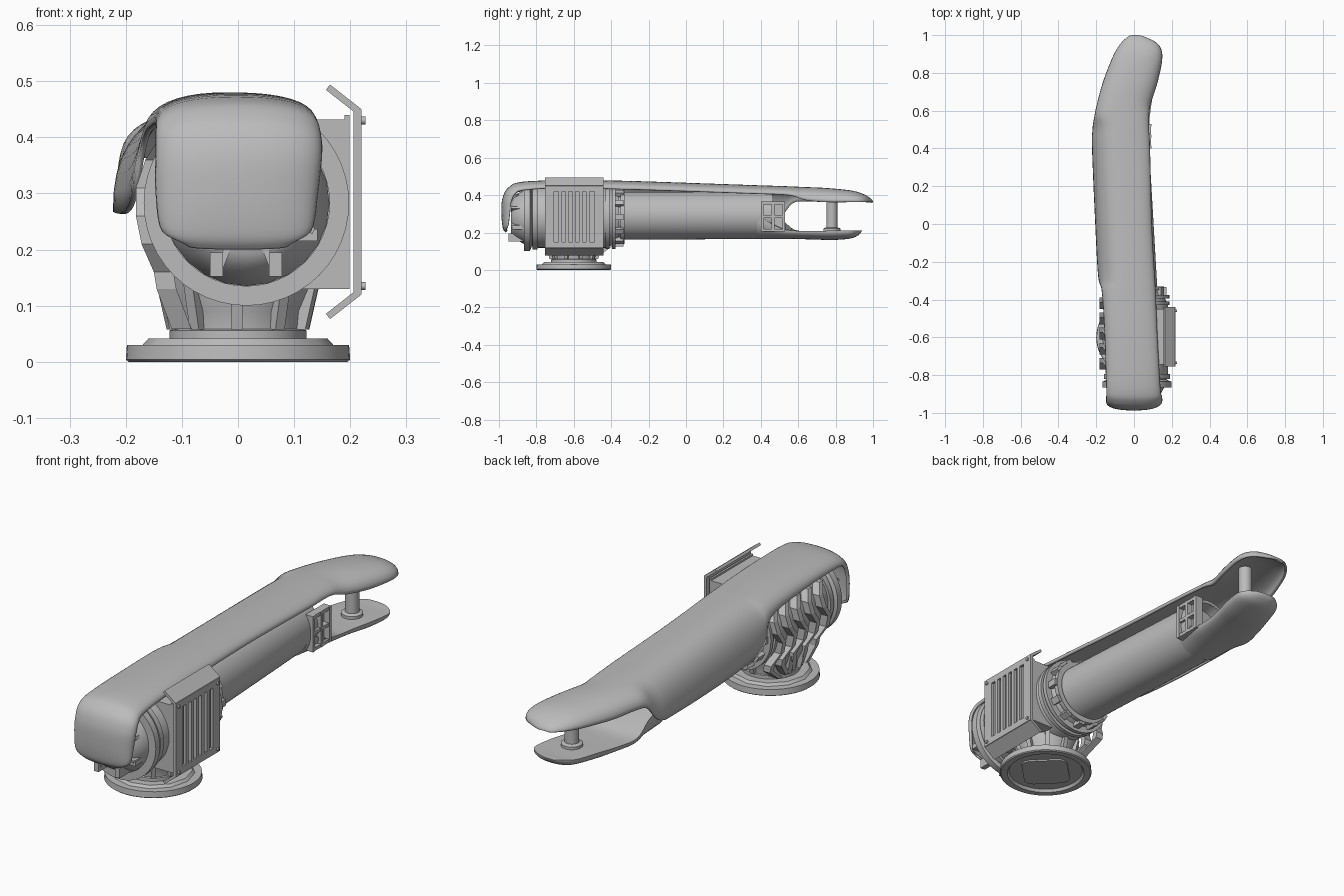
import bpy, bmesh, math
from mathutils import Vector, Matrix

if "Cube" in bpy.data.objects:
    bpy.data.objects.remove(bpy.data.objects["Cube"])

grey = bpy.data.materials.new("warm_grey")
grey.diffuse_color = (0.5, 0.5, 0.5, 1)
grey.use_nodes = True
grey.node_tree.nodes["Principled BSDF"].inputs["Base Color"].default_value = grey.diffuse_color
CX, CZ = 0.015, 0.283          # drum axis
BASE_Y = -0.6                  # pedestal axis


def finish(name, bm, smooth=True, solid=0, angle=35):
    bmesh.ops.recalc_face_normals(bm, faces=bm.faces)
    me = bpy.data.meshes.new(name)
    bm.to_mesh(me)
    bm.free()
    ob = bpy.data.objects.new(name, me)
    bpy.context.collection.objects.link(ob)
    me.materials.append(grey)
    if solid:
        m = ob.modifiers.new("thickness", 'SOLIDIFY')
        m.thickness, m.offset = solid, -1
    if smooth:
        bpy.ops.object.select_all(action='DESELECT')
        ob.select_set(True)
        bpy.context.view_layer.objects.active = ob
        bpy.ops.object.shade_smooth_by_angle(angle=math.radians(angle))
    return ob


def lathe(name, profile, origin, axis, n=48):
    """Closed ring or solid turned from (radius, distance along axis) points."""
    rot = Vector((0, 0, 1)).rotation_difference(Vector(axis)).to_matrix()
    bm = bmesh.new()
    rings = []
    for r, t in profile:
        rings.append([bm.verts.new(Vector(origin) + rot @ Vector((
            r * math.cos(2 * math.pi * i / n), r * math.sin(2 * math.pi * i / n), t)))
            for i in range(n)])
    for a, b in zip(rings, rings[1:] + rings[:1]):
        for i in range(n):
            j = (i + 1) % n
            bm.faces.new((a[i], a[j], b[j], b[i]))
    bmesh.ops.remove_doubles(bm, verts=bm.verts, dist=1e-5)
    return finish(name, bm)


def add_box(bm, lo, hi, rot=None):
    lo, hi = Vector(lo), Vector(hi)
    m = Matrix.Translation((lo + hi) / 2) @ (rot or Matrix()) @ Matrix.Diagonal((*(hi - lo), 1))
    bmesh.ops.create_cube(bm, size=1, matrix=m)


def spline(rows, k=5):
    out = []
    for i in range(len(rows) - 1):
        p = [rows[max(0, min(len(rows) - 1, i + d))] for d in (-1, 0, 1, 2)]
        for s in range(k):
            t = s / k
            out.append([0.5 * (2 * b + (c - a) * t + (2 * a - 5 * b + 4 * c - d) * t * t
                               + (3 * b - a - 3 * c + d) * t ** 3) for a, b, c, d in zip(*p)])
    return out + [list(rows[-1])]


def loft(name, rows, up=False, closed=False, solid=0):
    """Rows: y, z, left x, right x, left drop, right drop along a spine."""
    rows = spline(rows)
    bm = bmesh.new()
    secs = []
    for i, (y, z, xl, xr, dl, dr) in enumerate(rows):
        a, b = rows[max(i - 1, 0)], rows[min(i + 1, len(rows) - 1)]
        t = Vector((b[0] - a[0], b[1] - a[1])).normalized()
        nrm = Vector((t.y, -t.x)) if y < 0.5 else Vector((0, -1))
        if up:
            nrm = Vector((0, 1))
        mid, sec = (xl + xr) / 2, []
        for k in range(-10, 11):
            th = abs(k) / 10 * math.pi / 2
            s, c = math.sin(th) ** 0.85, max(math.cos(th), 0) ** 0.85
            x = mid + (xr - xl) / 2 * s * (1 if k > 0 else -1)
            d = (dl if k < 0 else dr) * (1 - c)
            sec.append(bm.verts.new((x, y + nrm.x * d, z + nrm.y * d)))
        secs.append(sec)
    for a, b in zip(secs, secs[1:]):
        m = len(a)
        for k in range(m if closed else m - 1):
            j = (k + 1) % m
            bm.faces.new((a[k], a[j], b[j], b[k]))
    if closed:
        bm.faces.new(secs[0])
        bm.faces.new(secs[-1])
    return finish(name, bm, solid=solid, angle=45)


# Long top cover: front cap, spine, left flap and rounded rear tip
loft("top_cover", [
    (-.965, .200, -.09, .09, .01, .01), (-.98, .225, -.135, .13, .03, .03),
    (-.987, .30, -.147, .143, .045, .045), (-.982, .38, -.147, .15, .05, .05),
    (-.95, .44, -.147, .148, .05, .05), (-.87, .472, -.147, .14, .05, .045),
    (-.6, .48, -.155, .125, .06, .04), (-.36, .477, -.17, .115, .08, .045),
    (-.27, .475, -.19, .11, .18, .045), (0, .466, -.205, .095, .20, .045),
    (.4, .452, -.222, .085, .185, .045), (.5, .449, -.22, .08, .17, .045),
    (.57, .446, -.21, .08, .09, .05), (.64, .443, -.195, .09, .075, .07),
    (.75, .438, -.165, .125, .075, .075), (.88, .425, -.115, .15, .062, .062),
    (.95, .405, -.075, .13, .042, .042), (.99, .38, -.035, .06, .018, .018),
    (1.0, .363, -.01, .02, .002, .002)], solid=0.01)

# Lower fork jaw
loft("lower_jaw", [
    (.38, .165, -.17, .08, .13, .13), (.5, .165, -.172, .08, .11, .06),
    (.58, .165, -.165, .085, .05, .045), (.68, .163, -.14, .10, .045, .045),
    (.78, .16, -.11, .125, .05, .05), (.88, .168, -.075, .135, .042, .042),
    (.925, .188, -.03, .09, .024, .024), (.94, .208, .0, .04, .003, .003)],
    up=True, closed=True)

# Pin joining the two jaws
lathe("fork_pin", [(0, .19), (.045, .19), (.045, .222), (.03, .228), (.03, .41), (0, .41)],
      (.02, .78, 0), (0, 0, 1), 24)

# Arm tube, tilted slightly to the left
a, b = Vector((0, -.42, .29)), Vector((-.048, .46, .29))
length = (b - a).length
lathe("arm_tube", [(0, 0), (.128, 0), (.125, length), (.11, length),
                   (.10, length - .05), (0, length - .06)], a, b - a)

# Window lattice beside the fork
bm = bmesh.new()
for y in (.40, .457, .515):
    add_box(bm, (.06, y, .205), (.092, y + .015, .365))
for z in (.205, .278, .35):
    add_box(bm, (.06, .40, z), (.09, .53, z + .015))
add_box(bm, (.055, .40, .205), (.065, .53, .365))
finish("fork_lattice", bm, smooth=False)

# Drum body and its collars
Y = (0, 1, 0)
lathe("drum", [(0, -.83), (.155, -.83), (.165, -.79), (.165, -.43), (.135, -.36), (0, -.36)],
      (CX, 0, CZ), Y)
lathe("front_ring", [(.148, -.865), (.183, -.865), (.183, -.835), (.148, -.82)], (CX, 0, CZ), Y)
lathe("second_ring", [(.15, -.82), (.175, -.82), (.175, -.795), (.15, -.795)], (CX, 0, CZ), Y)
for i, (y, r, w) in enumerate([(-.43, .172, .02), (-.395, .172, .018), (-.35, .145, .02)]):
    lathe(f"rear_ring_{i}", [(.12, y), (r, y), (r, y + w), (.12, y + w)], (CX, 0, CZ), Y)

# Lugs around the rear collar
bm = bmesh.new()
for i in range(12):
    m = Matrix.Translation((CX, -.363, CZ)) @ Matrix.Rotation(i * math.pi / 6, 4, 'Y')
    bmesh.ops.create_cube(bm, size=1, matrix=m @ Matrix.Translation((.145, 0, 0))
                          @ Matrix.Diagonal((.025, .06, .03, 1)))
finish("rear_lugs", bm, smooth=False)

# Front nose cup with radial fins and two feet
lathe("nose_cup", [(0, -.935), (.09, -.935), (.115, -.92), (.148, -.86), (.148, -.83), (0, -.83)],
      (CX, 0, CZ), Y, 24)
bm = bmesh.new()
for i in range(8):
    m = Matrix.Translation((CX, -.90, CZ)) @ Matrix.Rotation((i + .5) * math.pi / 4, 4, 'Y')
    bmesh.ops.create_cube(bm, size=1, matrix=m @ Matrix.Translation((.085, 0, 0))
                          @ Matrix.Diagonal((.09, .07, .012, 1)))
for x in (-.05, .055):
    add_box(bm, (x, -.95, .152), (x + .023, -.86, .195))
add_box(bm, (.09, -.93, .215), (.142, -.87, .237))
finish("nose_fins", bm, smooth=False)

# Pedestal: hollow foot, faceted collar, neck
P = (0, BASE_Y, 0)
lathe("foot_disc", [(0, .012), (.16, .012), (.168, 0), (.195, 0), (.2, .004), (.198, .03), (0, .03)],
      P, (0, 0, 1))
lathe("foot_collar", [(0, .03), (.17, .03), (.16, .041), (0, .041)], P, (0, 0, 1), 12)
lathe("neck", [(0, .04), (.122, .04), (.122, .056), (.115, .058), (.118, .09), (.14, .14),
               (.14, .2), (0, .2)], P, (0, 0, 1), 32)
bm = bmesh.new()
bmesh.ops.create_cube(bm, size=1, matrix=Matrix.Translation((0, BASE_Y, .009))
                      @ Matrix.Rotation(math.pi / 4, 4, 'Z') @ Matrix.Diagonal((.2, .2, .008, 1)))
bmesh.ops.bevel(bm, geom=[e for e in bm.edges if abs(e.verts[0].co.z - e.verts[1].co.z) > .004],
                offset=.04, segments=5, affect='EDGES', profile=.5)
finish("foot_underplate", bm)

# Zigzag ribs wrapping the left side of the body
path = [(-.118, .058), (-.145, .13), (-.15, .16), (-.172, .21), (-.182, .26), (-.182, .31),
        (-.165, .36), (-.14, .40)]
bm = bmesh.new()
for y0 in (-.74, -.66, -.58, -.50, -.42):
    rows = []
    for i, (x, z) in enumerate(path):
        squeeze = .6 if i == 0 else 1
        y = BASE_Y + (y0 + (.018 if i % 4 in (1, 2) else -.018) - BASE_Y) * squeeze
        rows.append([bm.verts.new((x + dx, y + dy, z)) for dx, dy in
                     ((0, -.013), (0, .013), (.035, .013), (.035, -.013))])
    for r, s in zip(rows, rows[1:]):
        for k in range(4):
            bm.faces.new((r[k], r[(k + 1) % 4], s[(k + 1) % 4], s[k]))
    bm.faces.new(rows[0])
    bm.faces.new(rows[-1])
finish("side_ribs", bm, smooth=False)

# Neck gussets
bm = bmesh.new()
for i in range(10):
    m = Matrix.Translation(P) @ Matrix.Rotation(i * math.pi / 5 + .3, 4, 'Z')
    add = bmesh.ops.create_cube(bm, size=1, matrix=Matrix.Translation((.115, 0, .1))
                                @ Matrix.Diagonal((.03, .02, .085, 1)))["verts"]
    for v in add:
        if v.co.z > .1:
            v.co.x += .02
    bmesh.ops.transform(bm, matrix=m, verts=add)
finish("neck_gussets", bm, smooth=False)

# Vent box on the right: housing, slotted panel, bent lips, screws
bm = bmesh.new()
add_box(bm, (.09, -.745, .13), (.195, -.45, .432))
finish("vent_housing", bm, smooth=False)
bm = bmesh.new()
y0, y1, z0, z1, x0, x1 = -.755, -.44, .12, .45, .206, .22
for z in ((z0, .15), (.42, z1)):
    add_box(bm, (x0, y0, z[0]), (x1, y1, z[1]))
for y in ((y0, -.705), (-.49, y1)):
    add_box(bm, (x0, y[0], .15), (x1, y[1], .42))
for i in range(5):
    y = -.682 + i * .037
    add_box(bm, (x0, y, .15), (x1, y + .018, .42))
add_box(bm, (.19, y0 + .01, .13), (.199, y1 - .01, .44))
for z, s in ((.468, 1), (.102, -1)):
    add_box(bm, (.153, y0, z - .006), (.222, y1, z + .006), Matrix.Rotation(s * math.radians(38), 4, 'Y'))
finish("vent_panel", bm, smooth=False)
bm = bmesh.new()
for y in (-.735, -.46):
    for z in (.135, .43):
        bmesh.ops.create_cone(bm, cap_ends=True, segments=12, radius1=.007, radius2=.007, depth=.01,
                              matrix=Matrix.Translation((.222, y, z)) @ Matrix.Rotation(math.pi / 2, 4, 'Y'))
finish("vent_screws", bm)
